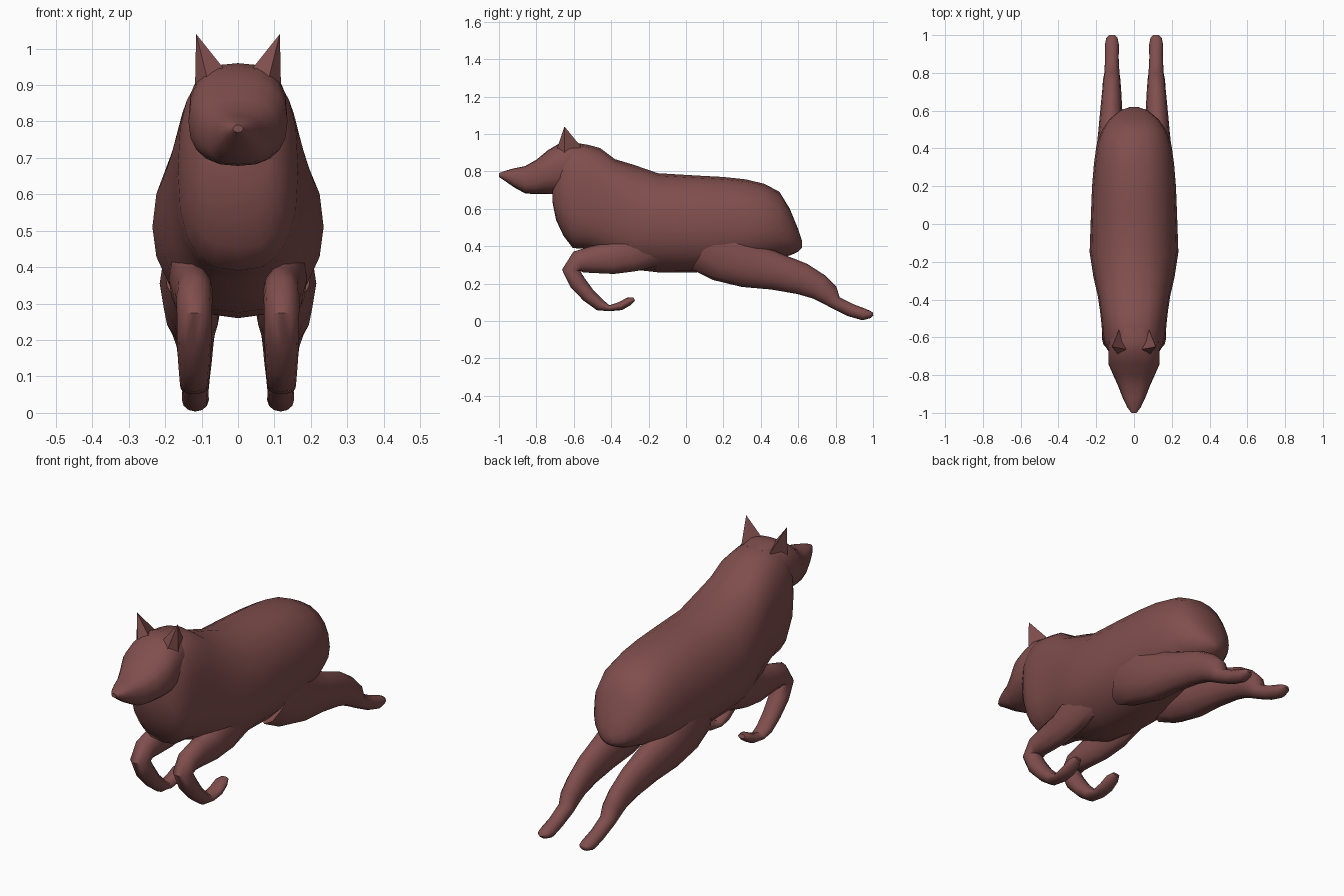
import bpy, bmesh, math
from mathutils import Vector

fur = bpy.data.materials.new("brown fur")
fur.diffuse_color = (0.215, 0.077, 0.074, 1)


def finish(bm, name, angle=50):
    bmesh.ops.recalc_face_normals(bm, faces=bm.faces)
    me = bpy.data.meshes.new(name)
    bm.to_mesh(me)
    bm.free()
    ob = bpy.data.objects.new(name, me)
    bpy.context.collection.objects.link(ob)
    me.materials.append(fur)
    bpy.ops.object.select_all(action='DESELECT')
    ob.select_set(True)
    bpy.context.view_layer.objects.active = ob
    bpy.ops.object.shade_smooth_by_angle(angle=math.radians(angle))
    return ob


def loft(name, rings):
    bm = bmesh.new()
    rows = [[bm.verts.new(p) for p in r] for r in rings]
    n = len(rows[0])
    for a, b in zip(rows, rows[1:]):
        for i in range(n):
            j = (i + 1) % n
            bm.faces.new((a[i], a[j], b[j], b[i]))
    bm.faces.new(rows[0])
    bm.faces.new(rows[-1])
    return finish(bm, name)


def sections(table, n=20):
    """Cross-sections across y: (y, top, bottom, half width, height of widest point, squareness)."""
    rings = []
    for y, zt, zb, w, zm, e in table:
        ring = []
        for i in range(n):
            t = 2 * math.pi * i / n
            c, s = math.cos(t), math.sin(t)
            x = w * math.copysign(abs(c) ** (2 / e), c)
            h = (zt - zm) if s > 0 else (zm - zb)
            ring.append((x, y, zm + h * math.copysign(abs(s) ** (2 / e), s)))
        rings.append(ring)
    return rings


def limb(name, path, side, n=12):
    """Tube along (x, y, z, radius in side view, radius across)."""
    pts = [Vector(p[:3]) for p in path]
    rings = []
    for k, (x, y, z, r, rx) in enumerate(path):
        d = pts[min(k + 1, len(pts) - 1)] - pts[max(k - 1, 0)]
        nrm = Vector((0, -d.z, d.y)).normalized()
        rings.append([(side * (x + rx * math.cos(a)),
                       y + nrm.y * r * math.sin(a), z + nrm.z * r * math.sin(a))
                      for a in (2 * math.pi * i / n for i in range(n))])
    return loft(name, rings)


# Torso, from the chest to the rump
loft("torso", sections([
    (-0.715, 0.82, 0.64, 0.085, 0.72, 2.6),
    (-0.695, 0.87, 0.54, 0.12, 0.70, 2.7),
    (-0.655, 0.93, 0.455, 0.148, 0.69, 2.7),
    (-0.605, 0.955, 0.39, 0.165, 0.67, 2.6),
    (-0.53, 0.943, 0.385, 0.172, 0.64, 2.6),
    (-0.46, 0.925, 0.36, 0.180, 0.62, 2.6),
    (-0.38, 0.865, 0.32, 0.192, 0.59, 2.6),
    (-0.28, 0.835, 0.275, 0.215, 0.53, 2.3),
    (-0.15, 0.79, 0.26, 0.235, 0.51, 2.1),
    (0.05, 0.778, 0.26, 0.228, 0.50, 2.2),
    (0.20, 0.77, 0.27, 0.222, 0.50, 2.2),
    (0.32, 0.757, 0.29, 0.212, 0.50, 2.2),
    (0.42, 0.733, 0.32, 0.198, 0.50, 2.2),
    (0.50, 0.69, 0.34, 0.168, 0.50, 2.2),
    (0.555, 0.60, 0.35, 0.13, 0.47, 2.2),
    (0.60, 0.49, 0.37, 0.075, 0.43, 2.1),
    (0.62, 0.43, 0.39, 0.02, 0.41, 2),
]))

# Head with tapering muzzle
loft("head", sections([
    (-1.0, 0.79, 0.77, 0.014, 0.78, 2),
    (-0.97, 0.802, 0.75, 0.036, 0.775, 2.3),
    (-0.92, 0.816, 0.715, 0.06, 0.765, 2.5),
    (-0.86, 0.828, 0.682, 0.083, 0.755, 2.6),
    (-0.80, 0.862, 0.678, 0.110, 0.77, 2.5),
    (-0.74, 0.912, 0.678, 0.136, 0.80, 2.4),
    (-0.68, 0.948, 0.68, 0.136, 0.81, 2.5),
    (-0.62, 0.96, 0.69, 0.135, 0.82, 2.6),
    (-0.55, 0.945, 0.70, 0.12, 0.82, 2.4),
]))

front_path = [
    (0.125, -0.18, 0.42, 0.13, 0.06), (0.13, -0.30, 0.365, 0.105, 0.06),
    (0.125, -0.40, 0.335, 0.085, 0.055), (0.12, -0.50, 0.328, 0.072, 0.052),
    (0.12, -0.575, 0.315, 0.062, 0.05), (0.12, -0.615, 0.272, 0.048, 0.048),
    (0.12, -0.58, 0.205, 0.045, 0.048), (0.12, -0.52, 0.135, 0.038, 0.044),
    (0.12, -0.46, 0.085, 0.032, 0.04), (0.12, -0.41, 0.068, 0.016, 0.038),
    (0.12, -0.35, 0.080, 0.023, 0.038), (0.12, -0.305, 0.105, 0.022, 0.034),
    (0.12, -0.277, 0.117, 0.010, 0.02)]

hind_path = [
    (0.13, 0.12, 0.42, 0.17, 0.075), (0.13, 0.22, 0.355, 0.155, 0.085),
    (0.125, 0.34, 0.30, 0.125, 0.08), (0.122, 0.48, 0.265, 0.10, 0.068),
    (0.12, 0.62, 0.225, 0.085, 0.057), (0.118, 0.71, 0.182, 0.07, 0.05),
    (0.118, 0.765, 0.14, 0.058, 0.046), (0.117, 0.80, 0.098, 0.036, 0.04),
    (0.117, 0.88, 0.058, 0.035, 0.036), (0.117, 0.95, 0.035, 0.032, 0.037),
    (0.117, 0.985, 0.035, 0.02, 0.03), (0.117, 1.0, 0.038, 0.008, 0.015)]

for side, label in ((1, "left"), (-1, "right")):
    limb(label + "_front_leg", front_path, side)
    limb(label + "_hind_leg", hind_path, side)
    # Pointed ear
    bm = bmesh.new()
    tip = bm.verts.new((side * 0.115, -0.65, 1.04))
    base = [bm.verts.new((side * x, y, z)) for x, y, z in (
        (0.035, -0.665, 0.94), (0.085, -0.69, 0.92), (0.118, -0.65, 0.89), (0.08, -0.56, 0.93))]
    for i in range(4):
        bm.faces.new((base[i], base[(i + 1) % 4], tip))
    bm.faces.new(base)
    finish(bm, label + "_ear", 60)
